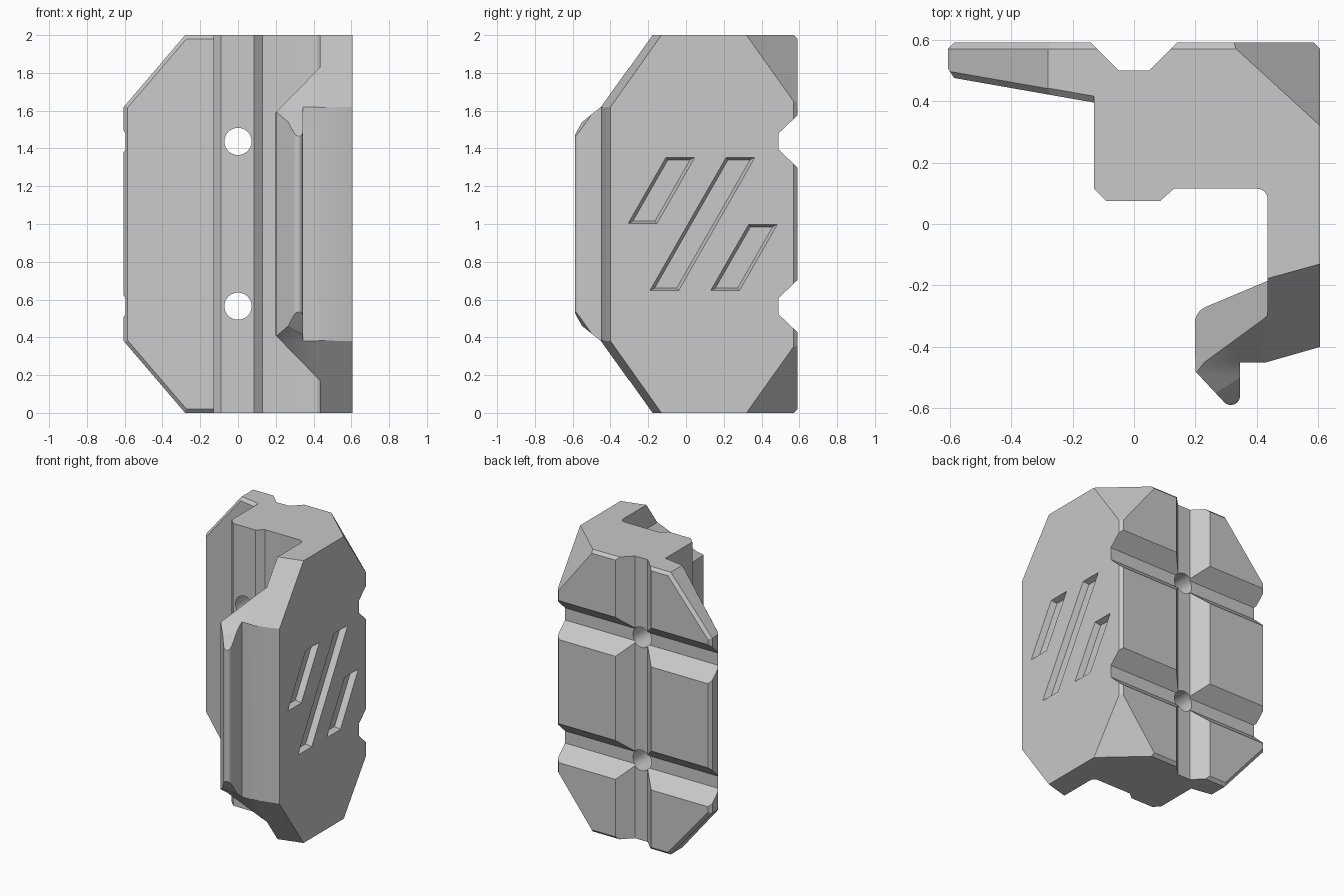
import bpy, bmesh, math
from mathutils import Vector

cube = bpy.data.objects.get("Cube")
if cube:
    bpy.data.objects.remove(cube, do_unlink=True)

grey = bpy.data.materials.new("plain_grey")
grey.use_nodes = True
grey.diffuse_color = (0.58, 0.58, 0.58, 1)
grey.node_tree.nodes["Principled BSDF"].inputs["Base Color"].default_value = grey.diffuse_color

PLACE = {"z": lambda u, v, w: (u, v, w),
         "x": lambda u, v, w: (w, u, v),
         "y": lambda u, v, w: (u, w, v)}


def rounded(corners):
    """Outline from (u, v) or (u, v, radius) corners."""
    out = []
    for i, c in enumerate(corners):
        p = Vector(c[:2])
        if len(c) == 2:
            out.append(p)
            continue
        radius = c[2]
        a = (Vector(corners[i - 1][:2]) - p).normalized()
        b = (Vector(corners[(i + 1) % len(corners)][:2]) - p).normalized()
        half = a.angle(b) / 2
        centre = p + (a + b).normalized() * radius / math.sin(half)
        reach = radius / math.tan(half)
        start = (p + a * reach - centre).normalized()
        end = (p + b * reach - centre).normalized()
        out += [centre + start.slerp(end, k / 8).normalized() * radius for k in range(9)]
    return out


def prism(name, pts, axis, lo, hi, end_pts=None):
    """Extrude an outline along an axis, optionally to a second outline."""
    bm = bmesh.new()
    put = PLACE[axis]
    a = [bm.verts.new(put(p[0], p[1], lo)) for p in pts]
    b = [bm.verts.new(put(p[0], p[1], hi)) for p in end_pts or pts]
    bm.faces.new(a)
    bm.faces.new(b)
    for i in range(len(a)):
        bm.faces.new((a[i - 1], a[i], b[i], b[i - 1]))
    bmesh.ops.recalc_face_normals(bm, faces=bm.faces)
    mesh = bpy.data.meshes.new(name)
    bm.to_mesh(mesh)
    bm.free()
    mesh.materials.append(grey)
    ob = bpy.data.objects.new(name, mesh)
    bpy.context.collection.objects.link(ob)
    return ob


def slice_ends(ob, planes):
    """Remove everything beyond each plane, at the top and mirrored at the bottom."""
    bm = bmesh.new()
    bm.from_mesh(ob.data)
    for (x, y, z), (nx, ny, nz) in planes:
        for co, no in (((x, y, z), (nx, ny, nz)), ((x, y, 2 - z), (nx, ny, -nz))):
            cut = bmesh.ops.bisect_plane(bm, geom=bm.verts[:] + bm.edges[:] + bm.faces[:],
                                         plane_co=co, plane_no=no, clear_outer=True)
            edges = [e for e in cut["geom_cut"] if isinstance(e, bmesh.types.BMEdge)]
            bmesh.ops.holes_fill(bm, edges=edges, sides=0)
    bmesh.ops.recalc_face_normals(bm, faces=bm.faces)
    bm.to_mesh(ob.data)
    bm.free()


def combine(ob, tool, operation="DIFFERENCE"):
    mod = ob.modifiers.new("combine", "BOOLEAN")
    mod.operation, mod.solver, mod.object = operation, "EXACT", tool
    bpy.context.view_layer.objects.active = ob
    bpy.ops.object.modifier_apply(modifier=mod.name)
    bpy.data.objects.remove(tool, do_unlink=True)


# Main body: back block, side wall and hooked jaw in one outline
body = prism("clamp_body", rounded([
    (-0.13, 0.5), (0.05, 0.5), (0.14, 0.59), (0.585, 0.59), (0.605, 0.57),
    (0.605, -0.4), (0.43, -0.45), (0.345, -0.45), (0.345, -0.635, 0.03),
    (0.2, -0.48), (0.197, -0.285, 0.06), (0.435, -0.185), (0.435, 0.115, 0.035),
    (0.13, 0.115), (0.085, 0.075), (-0.09, 0.075), (-0.13, 0.115)]), "z", 0, 2)
slice_ends(body, [
    ((0.31, 0.59, 2), (0.27, 0.295, 0.21)),       # back corner
    ((0.605, -0.13, 2), (0.39, -1.41, 1)),        # front slope
    ((0, 0.57, 2), (0, 1, 1))])                   # back edge chamfer

# Jaw ends: sloped forward and inward
for flip in (False, True):
    def ends(pts):
        return [(u, 2 - v if flip else v) for u, v in pts]
    combine(body, prism("jaw_front_cutter", ends([
        (-0.7, 1.42), (-0.45, 1.62), (-0.3, 1.83), (-0.1, 2.11), (-0.7, 2.11)]), "x", 0, 0.434))
    combine(body, prism("jaw_inner_cutter", ends([
        (0.434, 1.83), (0.434, 2.1), (0, 2.1), (0, 1.386)]), "y", -0.8, 0))

# Side wing with clipped corners and chamfered rim
wing = prism("side_wing", [
    (-0.605, 0.57), (-0.585, 0.59), (-0.14, 0.59), (-0.05, 0.5), (-0.05, 0.381),
    (-0.585, 0.475), (-0.605, 0.505)], "z", 0, 2)
slice_ends(wing, [
    ((-0.605, 0, 1.62), (-0.76, 0, 0.65)),
    ((0, 0.57, 2), (0, 1, 1)),
    ((-0.585, 0.495, 2), (-0.17, -0.98, 1)),
    ((-0.605, 0.57, 1.62), (-0.76, 1, 0.65)),
    ((-0.605, 0.497, 1.62), (-0.93, -0.98, 0.65))])
combine(body, wing, "UNION")

# Cross grooves on the back and bolt holes through their centres
for z in (0.565, 1.437):
    combine(body, prism("groove_cutter", [
        (0.49, z - 0.043), (0.49, z + 0.043), (0.61, z + 0.157), (0.61, z - 0.157)], "x", -1, 1))
    ring = [(0.072 * math.cos(k * math.tau / 40), z + 0.072 * math.sin(k * math.tau / 40))
            for k in range(40)]
    combine(body, prism("hole_cutter", ring, "y", -0.1, 0.8))

# Three slanted recesses on the side wall
LEAN = 0.572


def slant(y, width, low, high, inset):
    y0, y1 = y + inset, y + width - inset
    z0, z1 = low + inset * 0.75, high - inset * 0.75
    return [(yy + LEAN * (zz - low), zz)
            for yy, zz in ((y0, z0), (y1, z0), (y1, z1), (y0, z1))]


for y, low, high in ((-0.31, 1.0, 1.355), (-0.195, 0.645, 1.355), (0.127, 0.645, 1.0)):
    combine(body, prism("recess_cutter", slant(y, 0.157, low, high, 0), "x", 0.61, 0.565,
                        slant(y, 0.157, low, high, 0.02)))

# Smooth only the rounded corners
bpy.ops.object.select_all(action="DESELECT")
body.select_set(True)
bpy.context.view_layer.objects.active = body
bpy.ops.object.shade_smooth_by_angle(angle=math.radians(20))
